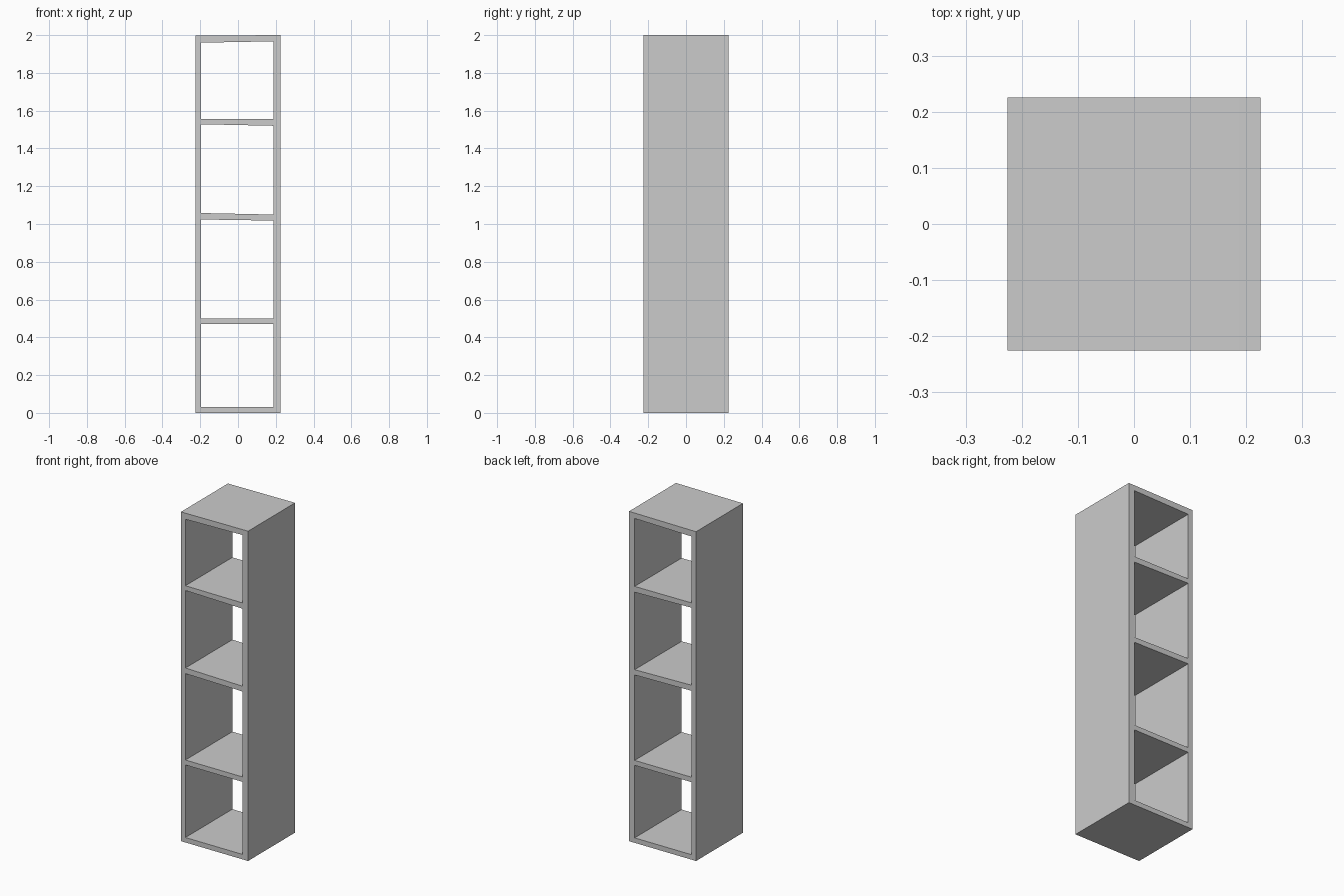
import bpy, bmesh, math

if "Cube" in bpy.data.objects:
    bpy.data.objects.remove(bpy.data.objects["Cube"])

DEPTH = 0.45
# Column lines: outer left, inner left, inner right, outer right
XS = [-0.225, -0.195, 0.187, 0.225]
# Board edges from floor to top as (left height, right height); boards lean slightly
LEVELS = [(0, 0), (0.03, 0.03),
          (0.47, 0.47), (0.50, 0.50),
          (1.024, 1.018), (1.058, 1.05),
          (1.528, 1.52), (1.557, 1.555),
          (1.96, 1.967), (1.997, 2.0)]

bm = bmesh.new()

# Front frame: a grid of boards and uprights with the openings left out
grid = [[bm.verts.new((x, -DEPTH / 2, z)) for x, z in zip(XS, (l, l, r, r))]
        for l, r in LEVELS]
for row in range(len(LEVELS) - 1):
    for col in range(3):
        if col == 1 and row % 2 == 1:
            continue  # open compartment
        a, b = grid[row], grid[row + 1]
        bm.faces.new((a[col], a[col + 1], b[col + 1], b[col]))

# Give the frame its full depth as one closed shell
front = bm.faces[:]
res = bmesh.ops.extrude_face_region(bm, geom=front, use_keep_orig=True)
back = [v for v in res["geom"] if isinstance(v, bmesh.types.BMVert)]
bmesh.ops.translate(bm, verts=back, vec=(0, DEPTH, 0))

# Merge the strips on the outer sides, top and bottom into clean panels
bm.normal_update()
strips = [e for e in bm.edges
          if len(e.link_faces) == 2 and e.calc_face_angle(1) < math.radians(0.2)
          and abs(e.verts[0].co.y - e.verts[1].co.y) > 0.1]
bmesh.ops.dissolve_edges(bm, edges=strips, use_verts=False)
bmesh.ops.recalc_face_normals(bm, faces=bm.faces[:])

mesh = bpy.data.meshes.new("shelf_tower")
bm.to_mesh(mesh)
bm.free()
bpy.context.collection.objects.link(bpy.data.objects.new("shelf_tower", mesh))
